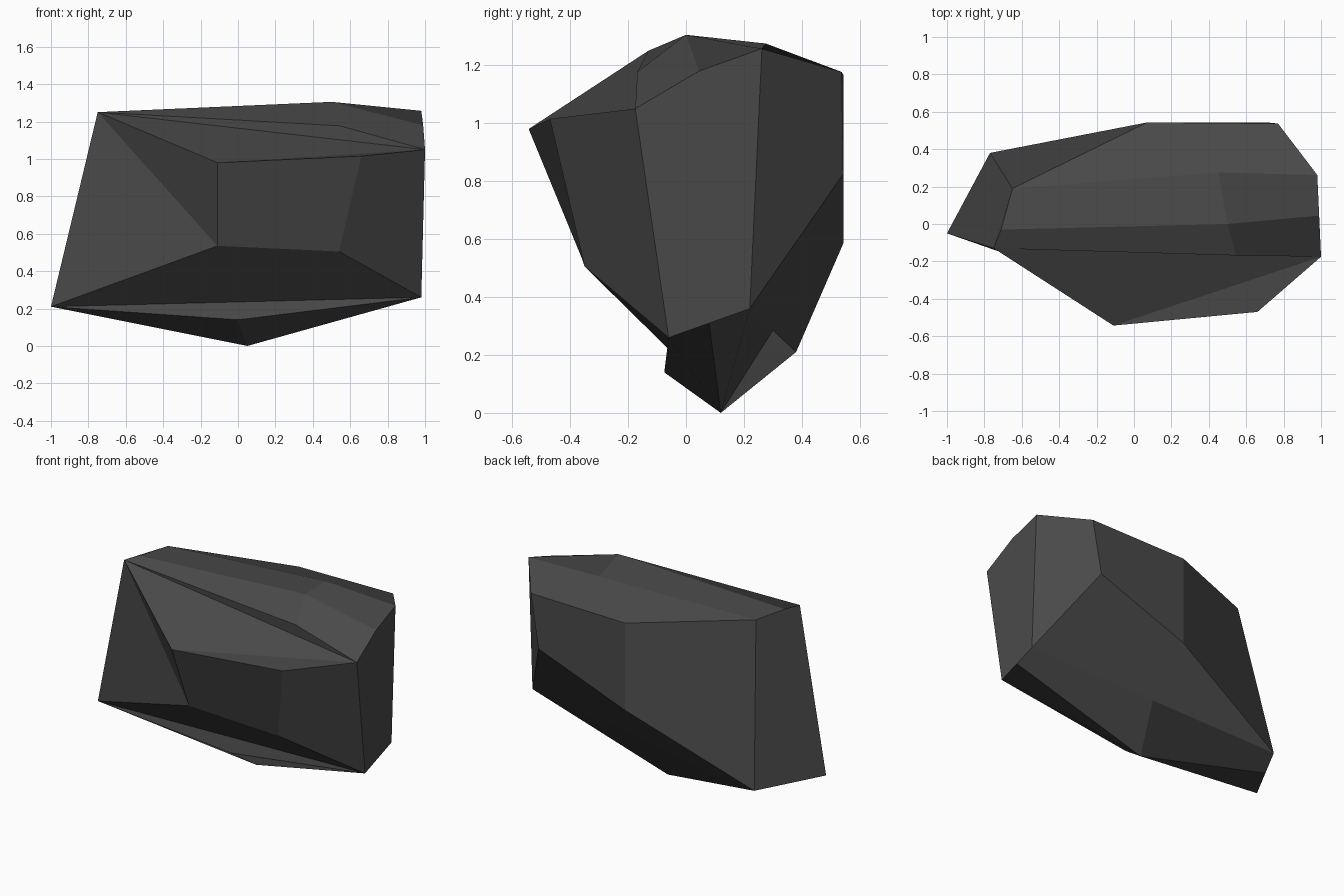
import bpy, bmesh

if "Cube" in bpy.data.objects:
    bpy.data.objects.remove(bpy.data.objects["Cube"])

# Corner points of the faceted boulder, one letter per corner
corners = {
    # crown
    "A": (-.75, -.13, 1.25), "t": (-.71, -.03, 1.25), "T": (-.65, .19, 1.247),
    "B": (.50, 0, 1.305), "S": (.45, .275, 1.275), "C": (.98, .262, 1.257),
    "V": (.99, .045, 1.18), "W": (.545, -.168, 1.177), "D": (1.0, -.175, 1.05),
    # front bulge
    "E": (-.11, -.543, .98), "F": (.66, -.47, 1.015),
    "G": (-.11, -.36, .535), "H": (.54, -.35, .505),
    # back wall
    "R": (.07, .543, 1.167), "r": (.77, .537, 1.177),
    "P": (.07, .543, .585), "Q": (.71, .543, .825),
    # underside
    "I": (-1.0, -.05, .21), "J": (.98, -.06, .26), "M": (-.77, .38, .21),
    "N": (.98, .22, .36), "Y": (.98, .08, .31), "X": (.105, .30, .285),
    "Z": (-.885, .165, .21), "K": (.05, .12, 0), "L": (0, -.075, .14),
}

# Facets, spelled by their corners
facets = {
    "front": "IAG AEG GEFH HFDJ AED EFD AWD IGHJ",
    "crown": "AtBW WBVD tTSB BSCV TSCrR",
    "right": "JDVCNY CrQN",
    "back": "rRPQ RTMP QPMXN",
    "left": "IZMTtA",
    "underside": "IJL KXMZ KZIL KLJY KYNX",
}

bm = bmesh.new()
vert = {name: bm.verts.new(co) for name, co in corners.items()}
for group in facets.values():
    for facet in group.split():
        bm.faces.new([vert[c] for c in facet])
bmesh.ops.recalc_face_normals(bm, faces=bm.faces[:])

mesh = bpy.data.meshes.new("boulder")
bm.to_mesh(mesh)
bm.free()

# Dark stone colour
stone = bpy.data.materials.new("dark stone")
stone.diffuse_color = (.067, .067, .067, 1)
stone.use_nodes = True
stone.node_tree.nodes["Principled BSDF"].inputs["Base Color"].default_value = stone.diffuse_color
mesh.materials.append(stone)

boulder = bpy.data.objects.new("boulder", mesh)
bpy.context.collection.objects.link(boulder)
